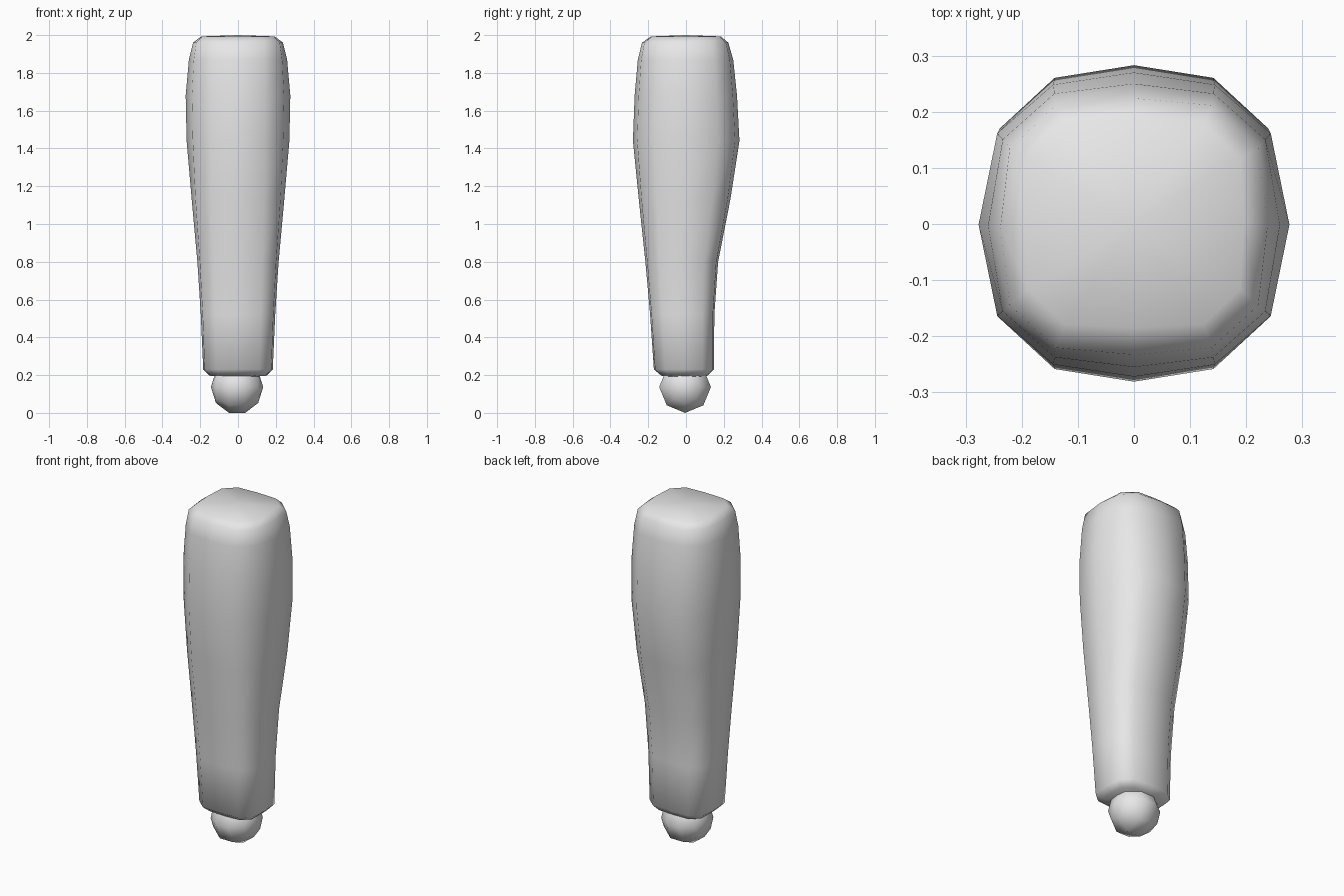
import bpy
import bmesh
from mathutils import Matrix

cube = bpy.data.objects.get("Cube")
if cube:
    bpy.data.objects.remove(cube, do_unlink=True)

# One plain grey for the whole model
grey = bpy.data.materials.new("plain grey")
grey.use_nodes = True
colour = (0.8, 0.8, 0.8, 1)
grey.diffuse_color = colour
grey.node_tree.nodes["Principled BSDF"].inputs["Base Color"].default_value = colour


def add_object(name, bm):
    bmesh.ops.recalc_face_normals(bm, faces=bm.faces)
    for face in bm.faces:
        face.smooth = True
    mesh = bpy.data.meshes.new(name)
    bm.to_mesh(mesh)
    bm.free()
    mesh.materials.append(grey)
    obj = bpy.data.objects.new(name, mesh)
    bpy.context.collection.objects.link(obj)
    return obj


def section(squareness):
    """Twelve-sided rounded square of half-width one."""
    def mix(a, b):
        return a + (b - a) * squareness
    p = (mix(0.52, 0.65), mix(0.92, 0.97))
    q = (mix(0.88, 0.98), mix(0.60, 0.63))
    quarter = [(1, 0), q, p]
    points = []
    for cos, sin in ((1, 0), (0, 1), (-1, 0), (0, -1)):
        for i, (x, y) in enumerate(quarter):
            # odd quarters are mirrored so that the outline stays symmetric
            if sin and i:
                u, v = quarter[3 - i]
                x, y = v, u
            points.append((cos * x - sin * y, sin * x + cos * y))
    return points


# Limb rings: height, half-width x, front y, back y, squareness
rings = [
    (0.197, 0.150, -0.130, 0.115, 1.0),
    (0.23, 0.184, -0.170, 0.148, 0.8),
    (0.52, 0.197, -0.190, 0.150, 0.7),
    (0.80, 0.215, -0.215, 0.170, 0.6),
    (1.13, 0.245, -0.250, 0.235, 0.4),
    (1.44, 0.272, -0.281, 0.283, 0.0),
    (1.68, 0.277, -0.272, 0.270, 0.0),
    (1.87, 0.260, -0.255, 0.250, 0.2),
    (1.96, 0.238, -0.233, 0.224, 0.5),
    (1.993, 0.195, -0.185, 0.185, 0.9),
]

bm = bmesh.new()
loops = []
for z, half, front, back, square in rings:
    mid, depth = (front + back) / 2, (back - front) / 2
    loops.append([bm.verts.new((x * half, mid + y * depth, z))
                  for x, y in section(square)])
for low, high in zip(loops, loops[1:]):
    for i in range(len(low)):
        j = (i + 1) % len(low)
        bm.faces.new((low[i], low[j], high[j], high[i]))
# Slightly domed ends
for loop, z in ((loops[0], 0.185), (loops[-1], 2.0)):
    tip = bm.verts.new((0, 0, z))
    for i in range(len(loop)):
        bm.faces.new((loop[i], loop[(i + 1) % len(loop)], tip))
add_object("limb", bm)

# Ball joint, with its poles pointing sideways
bm = bmesh.new()
bmesh.ops.create_uvsphere(bm, u_segments=8, v_segments=5, radius=0.144,
                          matrix=Matrix.Rotation(1.5707963, 4, "Y"))
bmesh.ops.scale(bm, vec=(0.96, 1, 1), verts=bm.verts)
ball = add_object("ball_joint", bm)
ball.location = (-0.005, -0.005, 0.137)
